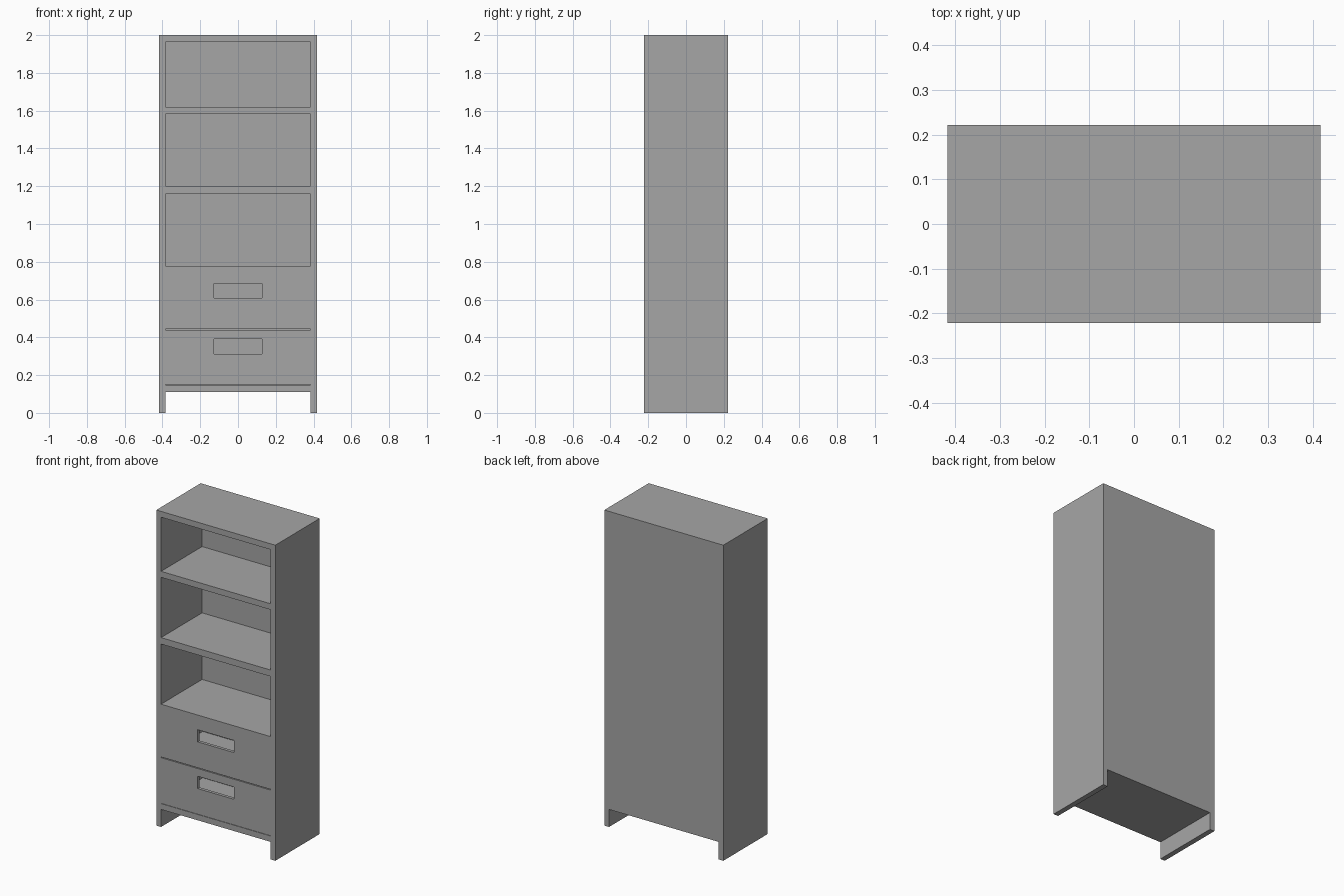
import bpy
import bmesh

cube = bpy.data.objects.get("Cube")
if cube:
    bpy.data.objects.remove(cube, do_unlink=True)

W, D, H = 0.417, 0.222, 2.0      # half width, half depth, height
T = 0.033                        # panel thickness
IN = W - T                       # inner half width
BACK = D - T                     # front of the back panel

grey = bpy.data.materials.new("grey")
grey.use_nodes = True
grey.diffuse_color = (0.38, 0.38, 0.38, 1)
grey.node_tree.nodes["Principled BSDF"].inputs["Base Color"].default_value = (0.38, 0.38, 0.38, 1)


def finish(name, bm):
    bmesh.ops.recalc_face_normals(bm, faces=bm.faces)
    mesh = bpy.data.meshes.new(name)
    bm.to_mesh(mesh)
    bm.free()
    mesh.materials.append(grey)
    obj = bpy.data.objects.new(name, mesh)
    bpy.context.collection.objects.link(obj)
    return obj


def box(name, x, y, z):
    """Box spanning the given (low, high) ranges."""
    bm = bmesh.new()
    bmesh.ops.create_cube(bm, size=1)
    for v in bm.verts:
        v.co = [r[0] + (c + 0.5) * (r[1] - r[0]) for c, r in zip(v.co, (x, y, z))]
    return finish(name, bm)


def slotted_panel(name, half, y, z, slot_half, slot_z):
    """Upright panel with a rectangular hand slot cut through it."""
    bm = bmesh.new()

    def ring(h, zr, yy):
        corners = ((-h, zr[0]), (h, zr[0]), (h, zr[1]), (-h, zr[1]))
        return [bm.verts.new((cx, yy, cz)) for cx, cz in corners]

    rings = [ring(half, z, y[0]), ring(slot_half, slot_z, y[0]),
             ring(slot_half, slot_z, y[1]), ring(half, z, y[1])]
    for a, b in zip(rings, rings[1:] + rings[:1]):
        for i in range(4):
            j = (i + 1) % 4
            bm.faces.new((a[i], a[j], b[j], b[i]))
    return finish(name, bm)


# Carcass sides, which run down to the floor as feet
for side, s in (("left", 1), ("right", -1)):
    box(side + "_side", sorted((s * IN, s * W)), (-D, D), (0, H))

# Back panel
box("back_panel", (-IN, IN), (BACK, D), (0.111, H))

# Horizontal boards
boards = {"bottom_board": (0.111, 0.148), "drawer_top_board": (0.741, 0.778),
          "lower_shelf": (1.159, 1.2), "upper_shelf": (1.582, 1.62),
          "top_board": (1.963, H)}
for name, z in boards.items():
    box(name, (-IN, IN), (-D, BACK), z)

# Drawers: slotted front on an open box
FRONT = -D + 0.02
WALL = 0.012
for name, z0, z1, slot in (("lower_drawer", 0.150, 0.439, (0.312, 0.39)),
                           ("upper_drawer", 0.444, 0.741, (0.608, 0.685))):
    slotted_panel(name + "_front", IN, (-D, FRONT), (z0, z1), 0.127, slot)
    box(name + "_floor", (-IN, IN), (FRONT, BACK), (z0, z0 + WALL))
    rim = z1 - 0.02
    box(name + "_back", (-IN, IN), (BACK - WALL, BACK), (z0 + WALL, rim))
    for side, s in (("left", 1), ("right", -1)):
        box(name + "_" + side + "_wall", sorted((s * (IN - WALL), s * IN)),
            (FRONT, BACK - WALL), (z0 + WALL, rim))
